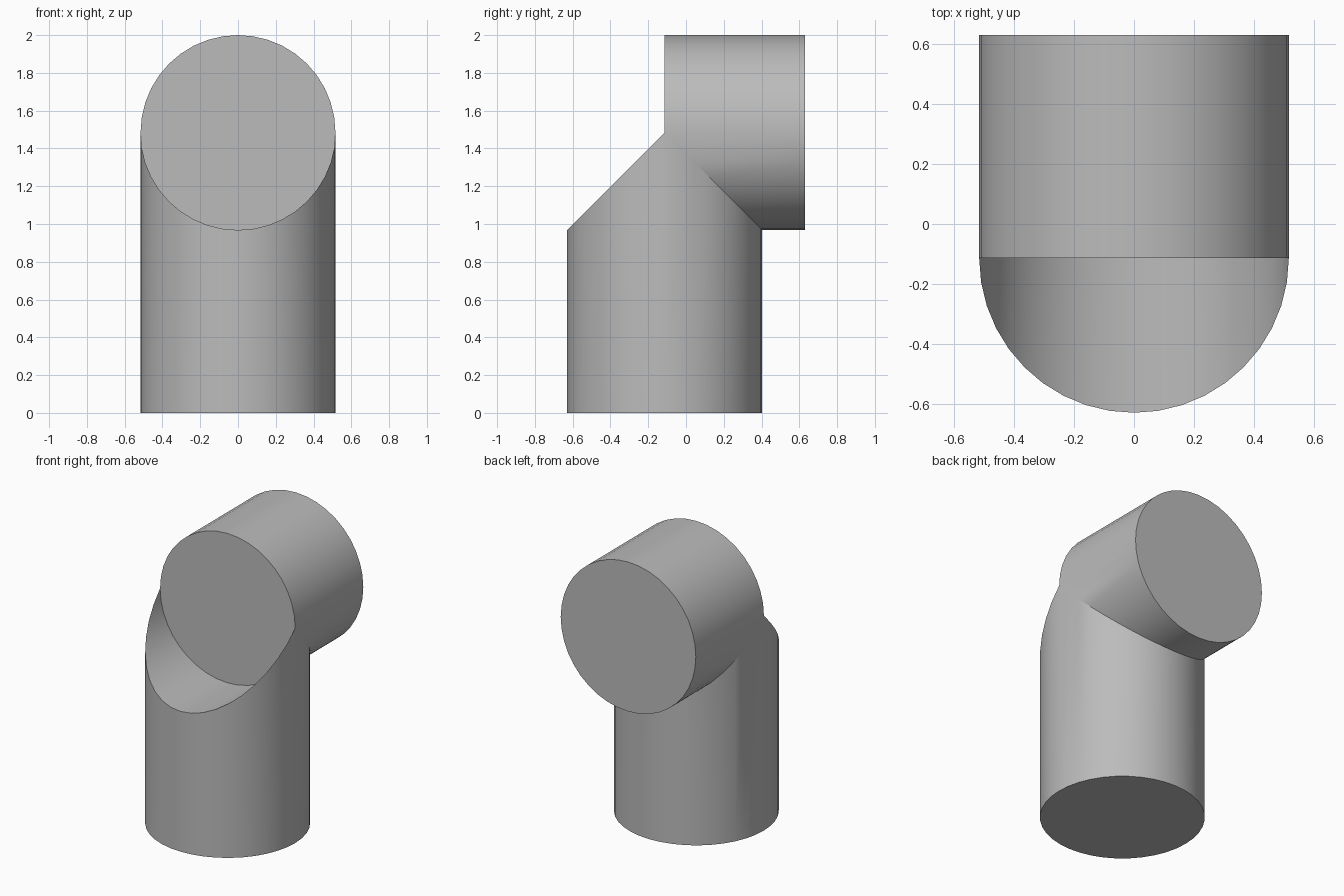
import bpy, bmesh, math

if "Cube" in bpy.data.objects:
    bpy.data.objects.remove(bpy.data.objects["Cube"], do_unlink=True)

R = 0.516          # radius of both pipes
AXIS_Y = -0.113    # upright pipe axis
AXIS_Z = 1.484     # level pipe axis
BACK = 0.63        # rear end of the level pipe
HALF = 20          # segments per half circle

grey = bpy.data.materials.new("plain grey")
grey.use_nodes = True
colour = (0.5, 0.5, 0.5, 1)
grey.diffuse_color = colour
grey.node_tree.nodes["Principled BSDF"].inputs["Base Color"].default_value = colour

bm = bmesh.new()


def row(point):
    """Points along a half circle, given x offset and depth."""
    angles = [math.pi * (i / HALF - 0.5) for i in range(HALF + 1)]
    return [bm.verts.new(point(R * math.sin(a), R * math.cos(a))) for a in angles]


def strip(a, b):
    for i in range(HALF):
        bm.faces.new((a[i], a[i + 1], b[i + 1], b[i]))


# Upright pipe, mitred where the level pipe crosses it
base_front = row(lambda x, c: (x, AXIS_Y - c, 0))
base_back = row(lambda x, c: (x, AXIS_Y + c, 0))
rim_front = row(lambda x, c: (x, AXIS_Y - c, AXIS_Z - c))
rim_back = row(lambda x, c: (x, AXIS_Y + c, AXIS_Z - c))
strip(base_front, rim_front)
strip(rim_back, base_back)
bm.faces.new(base_back + base_front[-2:0:-1])

# Level pipe: lower half from the mitre, upper half from the front disc
disc_low = row(lambda x, c: (x, AXIS_Y, AXIS_Z - c))
disc_top = row(lambda x, c: (x, AXIS_Y, AXIS_Z + c))
end_low = row(lambda x, c: (x, BACK, AXIS_Z - c))
end_top = row(lambda x, c: (x, BACK, AXIS_Z + c))
strip(rim_back, end_low)
strip(disc_top, end_top)
bm.faces.new(disc_low + disc_top[-2:0:-1])
bm.faces.new(end_top + end_low[-2:0:-1])

# Hollow cradle in front of the disc
strip(rim_front, disc_low)

bmesh.ops.remove_doubles(bm, verts=bm.verts, dist=0.0005)
bmesh.ops.recalc_face_normals(bm, faces=bm.faces)
mesh = bpy.data.meshes.new("pipe_elbow")
bm.to_mesh(mesh)
bm.free()
mesh.materials.append(grey)

elbow = bpy.data.objects.new("pipe_elbow", mesh)
bpy.context.collection.objects.link(elbow)
bpy.context.view_layer.objects.active = elbow
elbow.select_set(True)
bpy.ops.object.shade_smooth_by_angle(angle=math.radians(30))
